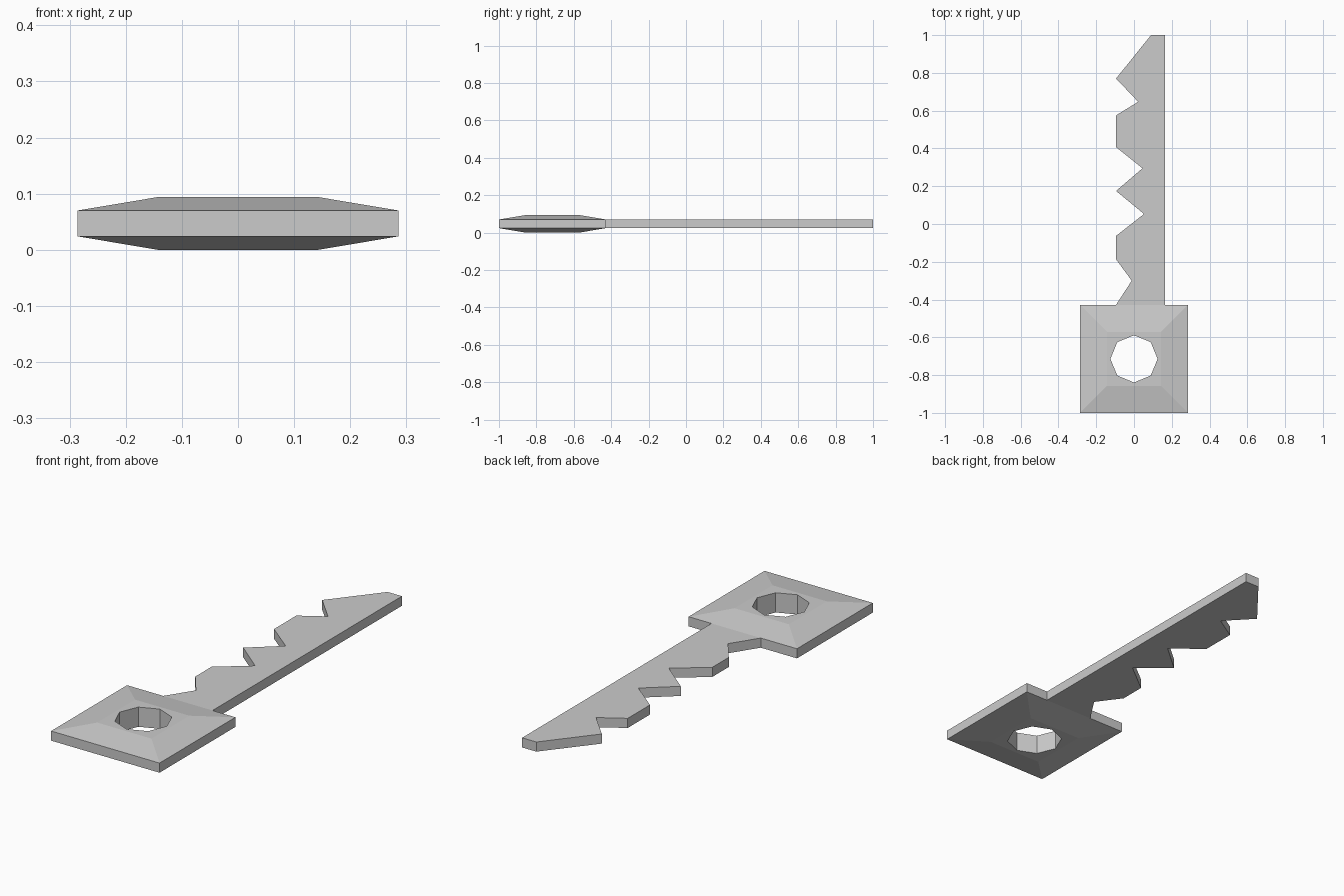
import bpy, bmesh
from math import cos, sin, pi

if "Cube" in bpy.data.objects:
    bpy.data.objects.remove(bpy.data.objects["Cube"])

Z0, Z1, TOP = 0.024, 0.07, 0.094   # edge band and full head thickness
HALF, CY = 0.286, -0.714           # head half width and centre


def finish(name, bm):
    bmesh.ops.recalc_face_normals(bm, faces=bm.faces)
    mesh = bpy.data.meshes.new(name)
    bm.to_mesh(mesh)
    bm.free()
    obj = bpy.data.objects.new(name, mesh)
    bpy.context.collection.objects.link(obj)
    return obj


def ring(bm, r, z, square):
    verts = []
    for i in range(8):
        c, s = cos(i * pi / 4), sin(i * pi / 4)
        k = r / max(abs(c), abs(s)) if square else r
        verts.append(bm.verts.new((k * c, CY + k * s, z)))
    return verts


# Key head: square plate with sloped borders and an octagonal hole
bm = bmesh.new()
rings = [ring(bm, *a) for a in (
    (HALF, Z0, True), (HALF, Z1, True), (HALF / 2, TOP, True),
    (0.125, TOP, False), (0.125, 0, False), (HALF / 2, 0, True))]
for a, b in zip(rings, rings[1:] + rings[:1]):
    for i in range(8):
        j = (i + 1) % 8
        bm.faces.new((a[i], a[j], b[j], b[i]))
finish("key_head", bm)

# Key blade: toothed outline extruded to the edge band thickness
y0 = CY + HALF
outline = [(0.165, y0), (0.165, 1), (0.09, 1), (-0.095, 0.77), (0.022, 0.647),
           (-0.095, 0.575), (-0.095, 0.407), (0.045, 0.295), (-0.095, 0.175),
           (0.053, 0.053), (-0.095, -0.063), (-0.095, -0.187), (-0.012, -0.3),
           (-0.095, y0)]
bm = bmesh.new()
face = bm.faces.new([bm.verts.new((x, y, Z0)) for x, y in outline])
ext = bmesh.ops.extrude_face_region(bm, geom=[face], use_keep_orig=True)
bmesh.ops.translate(bm, vec=(0, 0, Z1 - Z0),
                    verts=[v for v in ext["geom"] if isinstance(v, bmesh.types.BMVert)])
finish("key_blade", bm)
